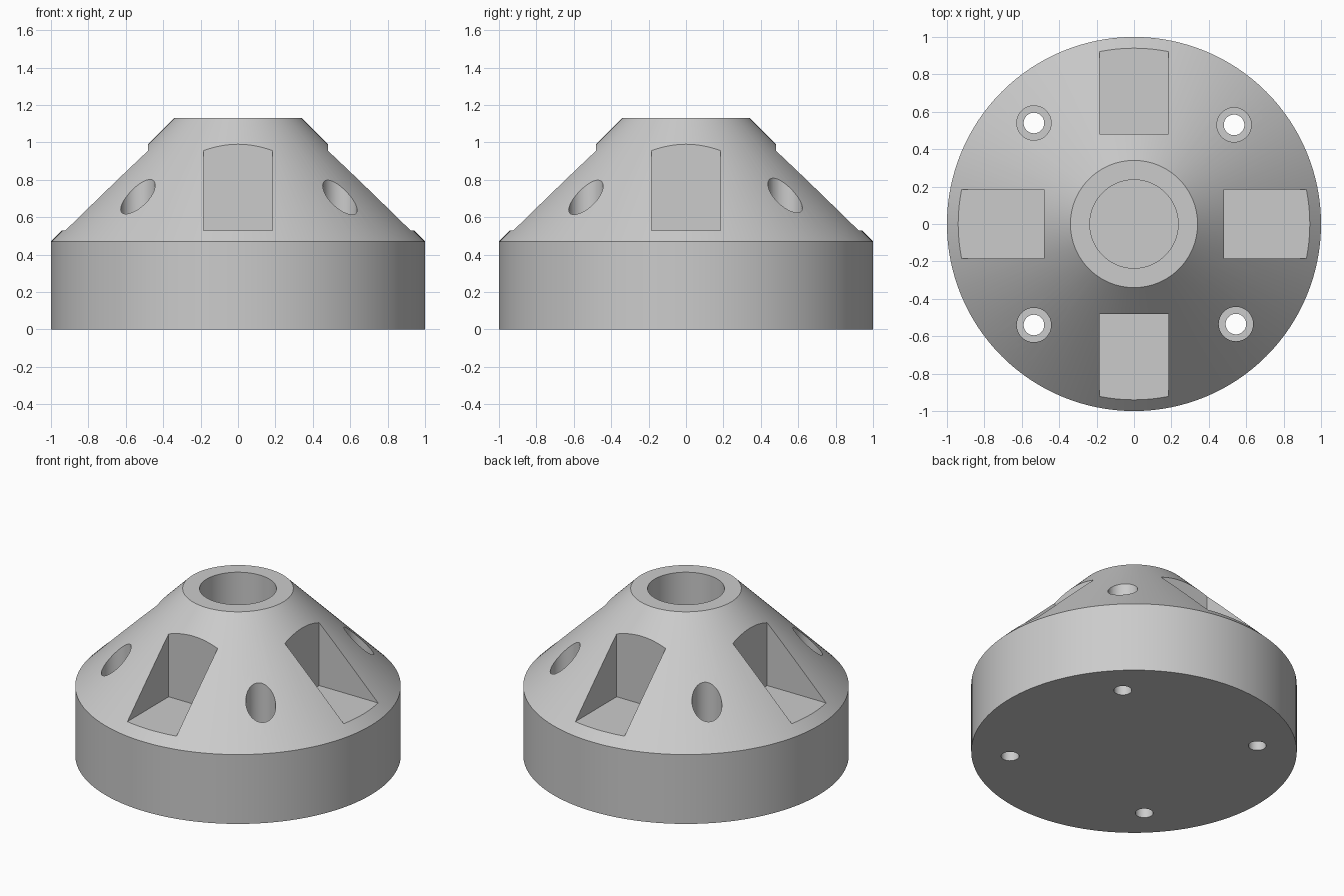
import bpy, bmesh, math

cube = bpy.data.objects.get("Cube")
if cube:
    bpy.data.objects.remove(cube, do_unlink=True)

SEGMENTS = 128
grey = bpy.data.materials.new("plain grey")
grey.use_nodes = True
colour = (0.6, 0.6, 0.6, 1)
grey.diffuse_color = colour
grey.node_tree.nodes["Principled BSDF"].inputs["Base Color"].default_value = colour


def make_object(name, bm):
    bmesh.ops.recalc_face_normals(bm, faces=bm.faces)
    mesh = bpy.data.meshes.new(name)
    bm.to_mesh(mesh)
    bm.free()
    mesh.materials.append(grey)
    obj = bpy.data.objects.new(name, mesh)
    bpy.context.collection.objects.link(obj)
    return obj


def lathe(name, profile, x=0, y=0, steps=SEGMENTS):
    """Closed solid turned from (radius, height) points, capped at both ends."""
    bm = bmesh.new()
    rings = []
    for r, z in profile:
        angles = [2 * math.pi * i / steps for i in range(steps)]
        rings.append([bm.verts.new((x + r * math.cos(a), y + r * math.sin(a), z)) for a in angles])
    for low, high in zip(rings, rings[1:]):
        for i in range(steps):
            j = (i + 1) % steps
            bm.faces.new((low[i], low[j], high[j], high[i]))
    bm.faces.new(rings[0])
    bm.faces.new(rings[-1])
    return make_object(name, bm)


def box(name, low, high):
    bm = bmesh.new()
    bmesh.ops.create_cube(bm, size=1)
    for v in bm.verts:
        v.co = [a if c < 0 else b for c, a, b in zip(v.co, low, high)]
    return make_object(name, bm)


# Cylindrical base with a truncated cone on top
body = lathe("conical_body", [(1, 0), (1, 0.47), (0.34, 1.13)])

# Blind central bore
cutters = [lathe("bore_cutter", [(0.236, 0.5), (0.236, 1.3)])]

# Four stepped bolt holes
for x, y in [(0.535, 0.53), (-0.535, 0.54), (-0.535, -0.54), (0.545, -0.535)]:
    steps = [(0.055, -0.1), (0.055, 0.4), (0.092, 0.4), (0.092, 1.2)]
    cutters.append(lathe("bolt_hole_cutter", steps, x, y, 48))

# Four square pockets around the cone
for i in range(4):
    pocket = box("pocket_cutter", (0.48, -0.184, 0.53), (1.2, 0.184, 1.3))
    pocket.rotation_euler.z = i * math.pi / 2
    cutters.append(pocket)

for cutter in cutters:
    cutter.hide_render = True
    cutter.hide_set(True)
    cut = body.modifiers.new(cutter.name, "BOOLEAN")
    cut.operation = "DIFFERENCE"
    cut.solver = "EXACT"
    cut.object = cutter

# Bake the cuts, remove the helpers and smooth the round surfaces
bpy.context.view_layer.objects.active = body
body.select_set(True)
for name in [m.name for m in body.modifiers]:
    bpy.ops.object.modifier_apply(modifier=name)
for cutter in cutters:
    bpy.data.objects.remove(cutter, do_unlink=True)
bpy.ops.object.shade_smooth_by_angle(angle=math.radians(30))
